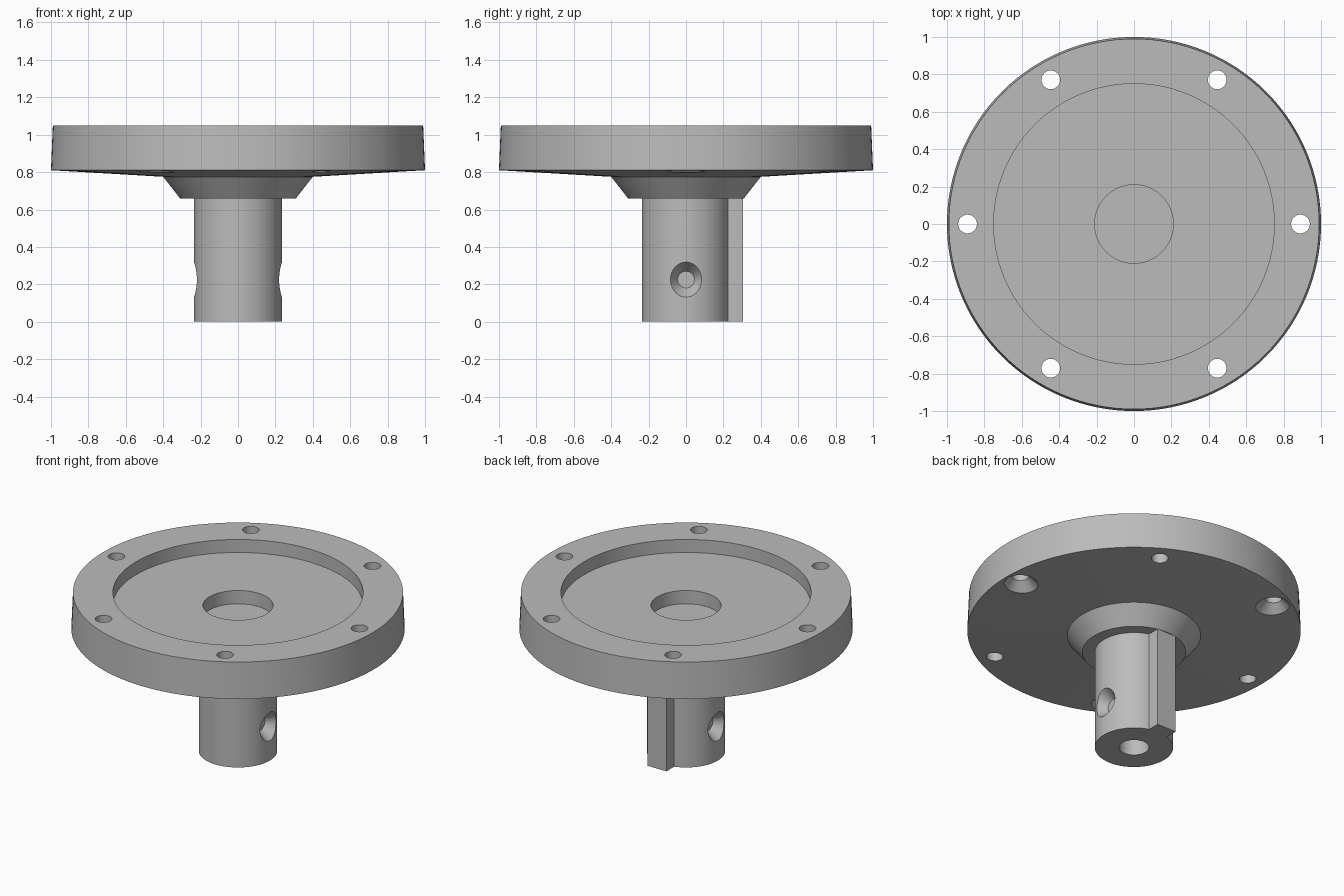
import bpy
import bmesh
from math import cos, sin, pi, radians
from mathutils import Matrix, Vector

default_cube = bpy.data.objects.get("Cube")
if default_cube:
    bpy.data.objects.remove(default_cube, do_unlink=True)

# Single plain metal colour
metal = bpy.data.materials.new("grey_metal")
metal.use_nodes = True
GREY = (0.5, 0.5, 0.5, 1)
metal.diffuse_color = GREY
metal.node_tree.nodes["Principled BSDF"].inputs["Base Color"].default_value = GREY


def make_object(name, bm):
    bmesh.ops.recalc_face_normals(bm, faces=bm.faces[:])
    mesh = bpy.data.meshes.new(name)
    bm.to_mesh(mesh)
    bm.free()
    mesh.materials.append(metal)
    obj = bpy.data.objects.new(name, mesh)
    bpy.context.collection.objects.link(obj)
    return obj


def lathe(name, profile, steps=128):
    bm = bmesh.new()
    verts = [bm.verts.new((r, 0, z)) for r, z in profile]
    edges = [bm.edges.new(pair) for pair in zip(verts, verts[1:])]
    bmesh.ops.spin(bm, geom=verts + edges, cent=(0, 0, 0), axis=(0, 0, 1),
                   angle=2 * pi, steps=steps)
    bmesh.ops.remove_doubles(bm, verts=bm.verts[:], dist=0.0001)
    return make_object(name, bm)


def activate(obj):
    bpy.ops.object.select_all(action='DESELECT')
    obj.select_set(True)
    bpy.context.view_layer.objects.active = obj


def cut(target, start, end, r_start, r_end):
    """Subtract a straight or tapered round hole running from start to end."""
    start, end = Vector(start), Vector(end)
    axis = end - start
    turn = axis.to_track_quat('Z', 'Y').to_matrix().to_4x4()
    bm = bmesh.new()
    bmesh.ops.create_cone(bm, cap_ends=True, segments=40, radius1=r_start,
                          radius2=r_end, depth=axis.length,
                          matrix=Matrix.Translation((start + end) / 2) @ turn)
    cutter = make_object("hole_cutter", bm)
    cutter.hide_render = True
    mod = target.modifiers.new("hole", 'BOOLEAN')
    mod.operation = 'DIFFERENCE'
    mod.solver = 'EXACT'
    mod.object = cutter
    activate(target)
    bpy.ops.object.modifier_apply(modifier=mod.name)
    bpy.data.objects.remove(cutter, do_unlink=True)


# Turned body: stem, tapered collar, flange and stepped top recess
body = lathe("flanged_shaft", [
    (0, 0), (0.235, 0), (0.235, 0.66), (0.31, 0.66), (0.4, 0.775),
    (1, 0.81), (0.99, 1.05), (0.75, 1.05), (0.75, 0.964),
    (0.21, 0.964), (0.21, 0.876), (0, 0.876)])

# Bolt holes, every other one countersunk from below
for i in range(6):
    a = i * pi / 3
    x, y = 0.89 * cos(a), 0.89 * sin(a)
    cut(body, (x, y, 0.7), (x, y, 1.2), 0.05, 0.05)
    if i % 2 == 0:
        cut(body, (x, y, 0.76), (x, y, 0.855), 0.145, 0.05)

# Tapered side sockets and the blind bore in the stem's end
for side in (-1, 1):
    cut(body, (side * 0.27, 0, 0.225), (side * 0.165, 0, 0.225), 0.118, 0.045)
cut(body, (0, 0, -0.1), (0, 0, 0.12), 0.09, 0.09)

activate(body)
bpy.ops.object.shade_smooth_by_angle(angle=radians(30))

# Drive key along the back of the stem
bm = bmesh.new()
bmesh.ops.create_cube(bm, size=1, matrix=Matrix.Translation((0, 0.263, 0.33))
                      @ Matrix.Diagonal((0.14, 0.084, 0.66, 1)))
make_object("drive_key", bm)
